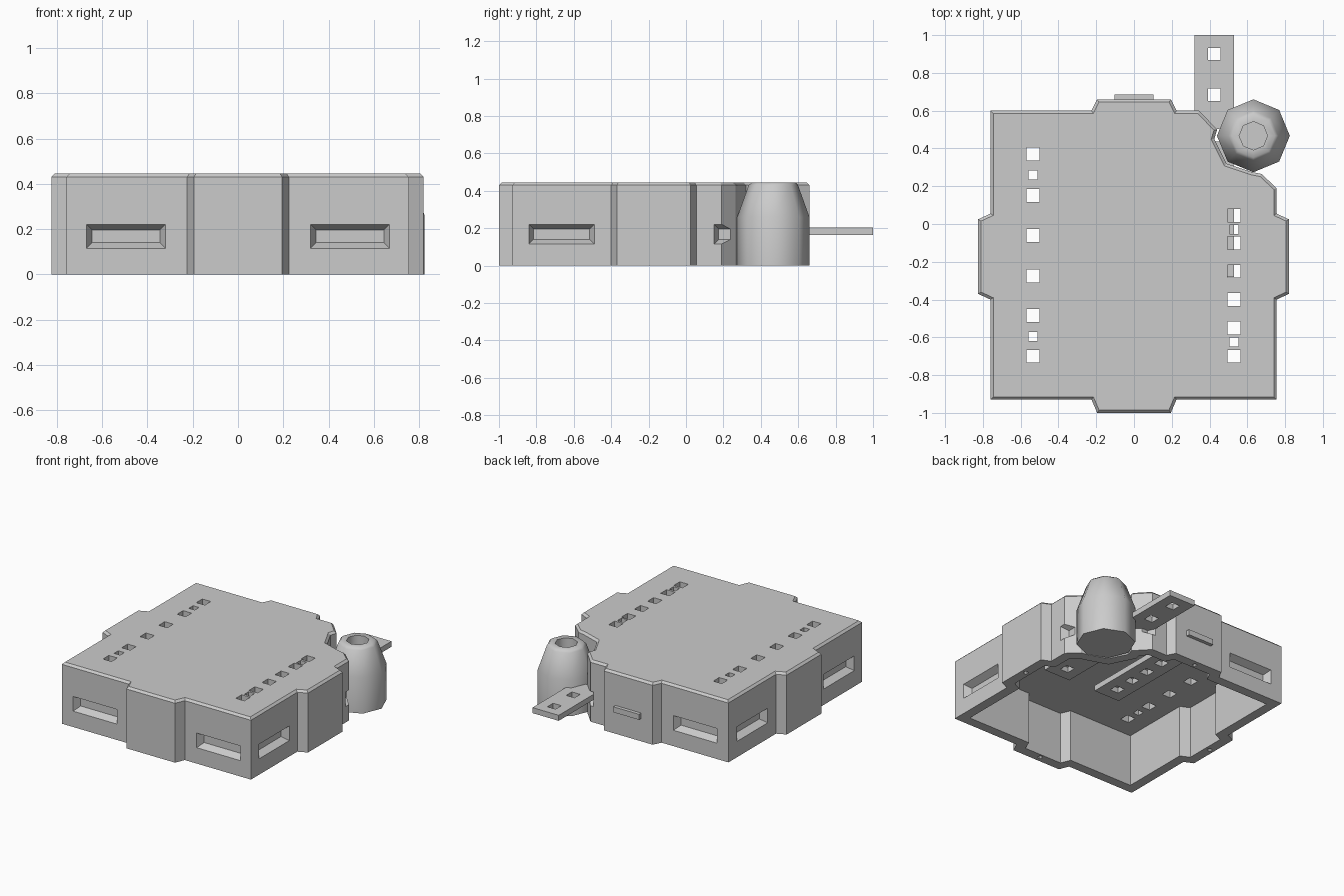
import bpy, bmesh, math
from mathutils import Vector

if "Cube" in bpy.data.objects:
    bpy.data.objects.remove(bpy.data.objects["Cube"])

grey = bpy.data.materials.new("light_grey")
grey.use_nodes = True
grey.diffuse_color = (0.6, 0.6, 0.6, 1)
grey.node_tree.nodes["Principled BSDF"].inputs["Base Color"].default_value = (0.6, 0.6, 0.6, 1)


def make_object(name, bm):
    bmesh.ops.recalc_face_normals(bm, faces=bm.faces)
    mesh = bpy.data.meshes.new(name)
    bm.to_mesh(mesh)
    bm.free()
    mesh.materials.append(grey)
    obj = bpy.data.objects.new(name, mesh)
    bpy.context.collection.objects.link(obj)
    return obj


def loft(bm, rings):
    """Skin a stack of equal-length rings and cap both ends."""
    loops = [[bm.verts.new(p) for p in ring] for ring in rings]
    n = len(loops[0])
    for a, b in zip(loops, loops[1:]):
        for i in range(n):
            j = (i + 1) % n
            bm.faces.new((a[i], a[j], b[j], b[i]))
    bm.faces.new(loops[0][::-1])
    bm.faces.new(loops[-1])


def ring(points, z):
    return [(x, y, z) for x, y in points]


def rect(x, y, hx, hy):
    return [(x - hx, y - hy), (x + hx, y - hy), (x + hx, y + hy), (x - hx, y + hy)]


def circle(x, y, r, n):
    return [(x + r * math.cos(math.tau * i / n), y + r * math.sin(math.tau * i / n)) for i in range(n)]


def inset(points, d):
    """Mitred inward offset of a counter-clockwise outline."""
    pts = [Vector(p) for p in points]
    out = []
    for i, p in enumerate(pts):
        e1 = (p - pts[i - 1]).normalized()
        e2 = (pts[(i + 1) % len(pts)] - p).normalized()
        n1, n2 = Vector((-e1.y, e1.x)), Vector((-e2.y, e2.x))
        out.append(p + (n1 + n2) * d / (1 + n1.dot(n2)))
    return [tuple(p) for p in out]


def cut(obj, bm):
    cutter = make_object("cutter", bm)
    cutter.hide_render = True
    mod = obj.modifiers.new("cut", "BOOLEAN")
    mod.operation = "DIFFERENCE"
    mod.solver = "EXACT"
    mod.object = cutter
    bpy.context.view_layer.objects.active = obj
    bpy.ops.object.modifier_apply(modifier=mod.name)
    bpy.data.objects.remove(cutter)


# Case outline: square with a bump on each side and a scooped corner
outline = [(-0.76, -0.93), (-0.225, -0.93), (-0.195, -1), (0.195, -1), (0.225, -0.93),
           (0.755, -0.93), (0.755, -0.4), (0.82, -0.37), (0.82, 0.025), (0.755, 0.055),
           (0.755, 0.19), (0.675, 0.265), (0.625, 0.275), (0.49, 0.32), (0.425, 0.45),
           (0.44, 0.5), (0.345, 0.6), (0.225, 0.6), (0.195, 0.66), (-0.195, 0.66),
           (-0.225, 0.6), (-0.76, 0.6), (-0.76, 0.055), (-0.825, 0.025),
           (-0.825, -0.37), (-0.76, -0.4)]
bm = bmesh.new()
loft(bm, [ring(outline, 0), ring(outline, 0.43), ring(inset(outline, 0.015), 0.445)])
case = make_object("case_shell", bm)

# Hollow underside
bm = bmesh.new()
hollow = inset(outline, 0.07)
loft(bm, [ring(hollow, -0.1), ring(hollow, 0.375)])
cut(case, bm)

# Tapered slots, two on every side
bm = bmesh.new()
walls = [(Vector((0, -0.93, 0)), Vector((0, -1, 0)), 0), (Vector((0, 0.6, 0)), Vector((0, 1, 0)), 0),
         (Vector((0.755, 0, 0)), Vector((1, 0, 0)), -0.17), (Vector((-0.76, 0, 0)), Vector((-1, 0, 0)), -0.17)]
for base, normal, mid in walls:
    along = Vector((abs(normal.y), abs(normal.x), 0))
    for side in (-1, 1):
        centre = base + along * (mid + side * 0.495) + Vector((0, 0, 0.168))
        rings = []
        for depth, grow in ((0.01, 0.005), (-0.05, -0.025)):
            rings.append([centre + normal * depth + along * a + Vector((0, 0, b))
                          for a, b in rect(0, 0, 0.175 + grow, 0.053 + grow)])
        loft(bm, rings)
cut(case, bm)

# Square holes through the top, and pin holes under the bumps
bm = bmesh.new()
big, small = 0.034, 0.024
columns = {-0.535: [(0.37, big), (0.26, small), (0.15, big), (-0.06, big), (-0.275, big),
                    (-0.485, big), (-0.595, small), (-0.7, big)],
           0.53: [(0.045, big), (-0.03, small), (-0.1, big), (-0.25, big), (-0.4, big),
                  (-0.55, big), (-0.625, small), (-0.7, big)]}
for x, holes in columns.items():
    for y, half in holes:
        square = rect(x, y, half, half)
        loft(bm, [ring(square, 0.3), ring(square, 0.5)])
for x, y in ((0, -0.957), (0, 0.62), (0.785, -0.17), (-0.79, -0.17)):
    pin = circle(x, y, 0.016, 10)
    loft(bm, [ring(pin, -0.05), ring(pin, 0.06)])
cut(case, bm)


# Perforated strips running through the back wall
def strip(name, x, half_width, y_end, holes):
    bm = bmesh.new()
    shape = rect(x, (y_end - 0.28) / 2, half_width, (y_end + 0.28) / 2)
    loft(bm, [ring(shape, 0.165), ring(shape, 0.205)])
    obj = make_object(name, bm)
    bm = bmesh.new()
    for y in holes:
        square = rect(x, y, 0.033, 0.033)
        loft(bm, [ring(square, 0.1), ring(square, 0.3)])
    cut(obj, bm)


strip("side_strip", 0.425, 0.105, 1.0, [0.9 - 0.215 * i for i in range(6)])
strip("centre_strip", 0, 0.103, 0.685, [-0.17 + 0.15 * i for i in range(5)])

# Tapered eight-sided corner post with a socket in its top
bm = bmesh.new()
profile = [(0.193, 0), (0.193, 0.26), (0.132, 0.43), (0.115, 0.445), (0.075, 0.445), (0.075, 0.36)]
loft(bm, [ring(circle(0.632, 0.467, r, 8), z) for r, z in profile])
post = make_object("corner_post", bm)
bpy.ops.object.select_all(action="DESELECT")
post.select_set(True)
bpy.context.view_layer.objects.active = post
bpy.ops.object.shade_smooth_by_angle(angle=math.radians(48))
